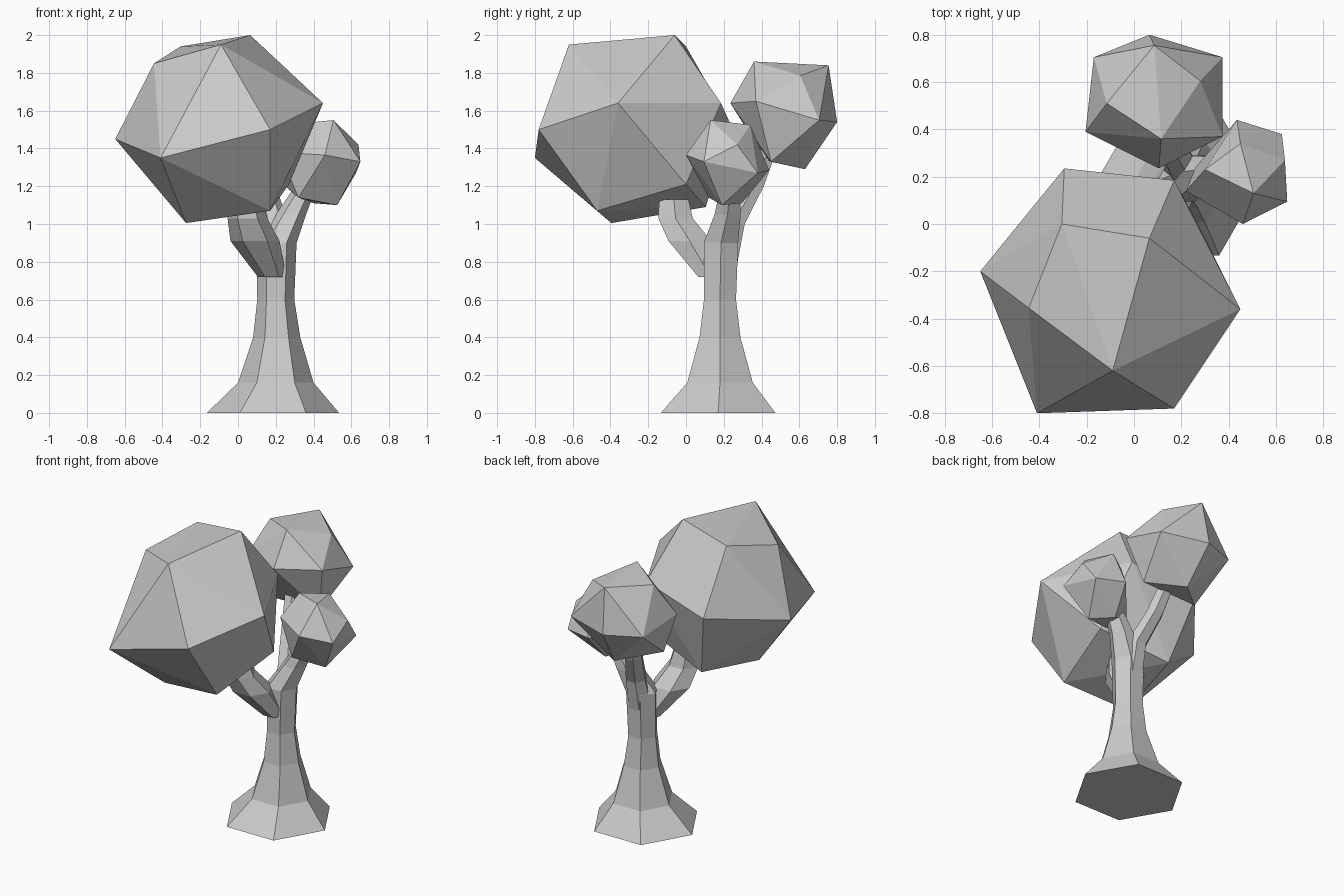
import bpy, bmesh
from math import cos, sin, pi


def finish(name, bm):
    bmesh.ops.recalc_face_normals(bm, faces=bm.faces[:])
    mesh = bpy.data.meshes.new(name)
    bm.to_mesh(mesh)
    bm.free()
    obj = bpy.data.objects.new(name, mesh)
    bpy.context.collection.objects.link(obj)


def limb(name, rings, sides=6):
    """Faceted tapering limb lofted through (x, y, z, radius) rings."""
    bm = bmesh.new()
    loops = [[bm.verts.new((x + r * cos(2 * pi * i / sides),
                            y + r * sin(2 * pi * i / sides), z))
              for i in range(sides)] for x, y, z, r in rings]
    for a, b in zip(loops, loops[1:]):
        for i in range(sides):
            j = (i + 1) % sides
            bm.faces.new((a[i], a[j], b[j], b[i]))
    bm.faces.new(loops[0][::-1])
    bm.faces.new(loops[-1])
    finish(name, bm)


def crown(name, corners):
    """Gem-like leaf mass: convex hull of its corner points."""
    bm = bmesh.new()
    for c in corners:
        bm.verts.new(c)
    bmesh.ops.convex_hull(bm, input=bm.verts[:])
    bmesh.ops.dissolve_limit(bm, angle_limit=0.12, verts=bm.verts[:],
                             edges=bm.edges[:])
    finish(name, bm)


# Trunk with flared foot, running up into the right branch
limb("trunk", [(.185, .17, 0, .35), (.20, .18, .16, .20), (.205, .18, .40, .125),
               (.20, .18, .60, .098), (.205, .185, .90, .105),
               (.28, .22, 1.05, .08), (.37, .235, 1.22, .055)])
# Short thick branch under the large crown
limb("front_branch", [(.18, .13, .72, .075), (.09, .02, .91, .13),
                      (.05, -.055, 1.03, .105), (.035, -.065, 1.13, .09)])
# Slim branch to the back crown
limb("back_branch", [(.20, .20, .78, .08), (.20, .25, 1.00, .07),
                     (.14, .36, 1.20, .06), (.10, .44, 1.40, .05)])

# Leaf crowns
crown("large_crown", [
    (.065, -.06, 2), (-.09, -.62, 1.95), (.45, -.36, 1.64), (.17, -.78, 1.5),
    (-.41, -.8, 1.35), (-.275, -.395, 1.005), (.17, -.47, 1.07), (.27, 0, 1.21),
    (.17, .185, 1.64), (-.295, .235, 1.53), (-.305, 0, 1.94),
    (-.445, -.355, 1.85), (-.65, -.2, 1.45), (-.19, .105, 1.09)])
crown("back_crown", [
    (.115, .36, 1.86), (.375, .37, 1.65), (.105, .235, 1.64), (.28, .605, 1.785),
    (.085, .755, 1.84), (.065, .8, 1.54), (.375, .705, 1.55), (-.17, .705, 1.55),
    (-.115, .51, 1.82), (-.205, .39, 1.6), (.1, .63, 1.29), (-.13, .425, 1.335),
    (.30, .45, 1.33)])
crown("right_crown", [
    (.505, .13, 1.55), (.638, .27, 1.42), (.648, .095, 1.33), (.46, 0, 1.365),
    (.45, .34, 1.525), (.3, .23, 1.53), (.435, .44, 1.285), (.625, .38, 1.27),
    (.525, .19, 1.1), (.4, .295, 1.11), (.32, .12, 1.14), (.22, .14, 1.38),
    (.26, .24, 1.19)])
